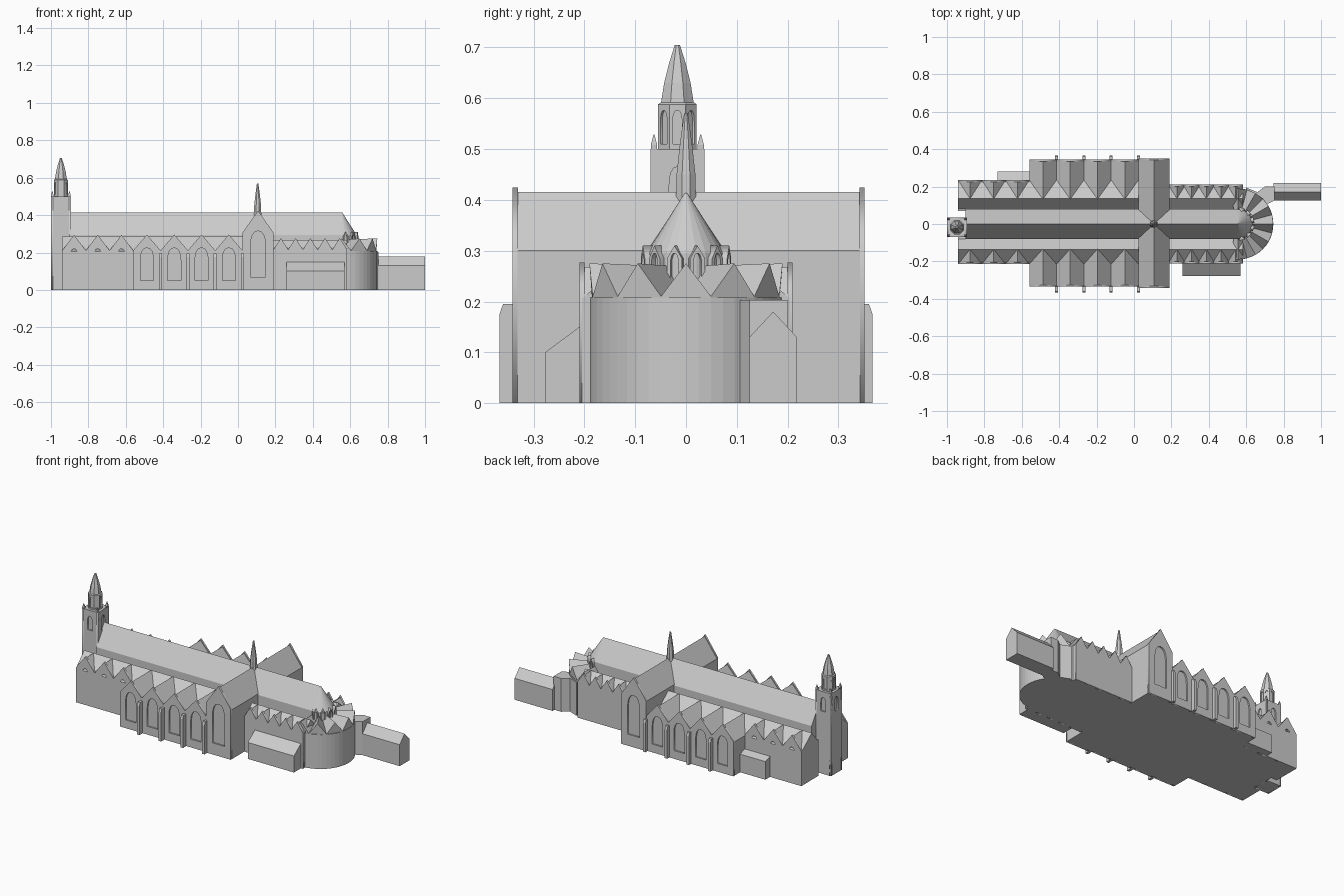
import bpy, bmesh
from math import sin, cos, pi, radians
from mathutils import Matrix, Vector

if "Cube" in bpy.data.objects:
    bpy.data.objects.remove(bpy.data.objects["Cube"])


def add_mesh(name, bm):
    bmesh.ops.recalc_face_normals(bm, faces=bm.faces)
    me = bpy.data.meshes.new(name)
    bm.to_mesh(me)
    bm.free()
    ob = bpy.data.objects.new(name, me)
    bpy.context.collection.objects.link(ob)
    return ob


def prism(name, pts, axis, a, b):
    """Extrude a profile along x (yz profile), y (xz profile) or z (xy profile)."""
    place = {'x': lambda p, t: (t, p[0], p[1]),
             'y': lambda p, t: (p[0], t, p[1]),
             'z': lambda p, t: (p[0], p[1], t)}[axis]
    bm = bmesh.new()
    face = bm.faces.new([bm.verts.new(place(p, a)) for p in pts])
    ext = bmesh.ops.extrude_face_region(bm, geom=[face])
    vs = [g for g in ext['geom'] if isinstance(g, bmesh.types.BMVert)]
    bmesh.ops.translate(bm, verts=vs, vec=Vector(place((0, 0), b - a)))
    return add_mesh(name, bm)


def box(name, x0, x1, y0, y1, z0, z1):
    return prism(name, [(x0, y0), (x1, y0), (x1, y1), (x0, y1)], 'z', z0, z1)


def lathe(name, prof, n, x, y, turn=0.0):
    """Stack of n-sided rings (radius, z) with closed ends."""
    bm = bmesh.new()
    rings = [[bm.verts.new((x + r * cos(turn + 2 * pi * i / n), y + r * sin(turn + 2 * pi * i / n), z))
              for i in range(n)] for r, z in prof]
    for lo, hi in zip(rings, rings[1:]):
        for i in range(n):
            bm.faces.new((lo[i], lo[(i + 1) % n], hi[(i + 1) % n], hi[i]))
    bm.faces.new(rings[0])
    bm.faces.new(rings[-1])
    return add_mesh(name, bm)


def house(half, eave, peak, c=0.0, z0=0.0):
    return [(c - half, z0), (c + half, z0), (c + half, eave), (c, peak), (c - half, eave)]


def arch(w, z0, spring, tip):
    """Pointed window outline of half width w."""
    side = [(w * cos(t * pi / 8) ** 0.8, spring + (tip - spring) * sin(t * pi / 8)) for t in range(4)]
    return [(-w, z0), (w, z0)] + side + [(0, tip)] + [(-x, z) for x, z in reversed(side)]


def plate(name, outer, hole, x, y, angle, thick=0.01):
    """Upright wall plate with a window opening; its outer face passes through (x, y)."""
    cu = bpy.data.curves.new(name, 'CURVE')
    cu.dimensions = '2D'
    cu.fill_mode = 'BOTH'
    cu.extrude = thick / 2
    for pts in (outer, hole):
        if not pts:
            continue
        sp = cu.splines.new('POLY')
        sp.points.add(len(pts) - 1)
        for p, (u, v) in zip(sp.points, pts):
            p.co = (u, v, 0, 1)
        sp.use_cyclic_u = True
    tmp = bpy.data.objects.new(name + "_outline", cu)
    me = bpy.data.meshes.new_from_object(tmp)
    bpy.data.objects.remove(tmp)
    me.name = name
    me.transform(Matrix.Translation((x - cos(angle) * thick / 2, y - sin(angle) * thick / 2, 0))
                 @ Matrix.Rotation(angle + pi / 2, 4, 'Z') @ Matrix.Rotation(pi / 2, 4, 'X'))
    ob = bpy.data.objects.new(name, me)
    bpy.context.collection.objects.link(ob)
    return ob


def gable_bay(name, x0, x1, s, y_in, y_out, eave, peak, hole=None):
    """Cross-gabled bay with a raised gable wall on side s."""
    half, c = (x1 - x0) / 2, (x0 + x1) / 2
    prism(name + "_roof", house(half, eave, peak, c), 'y', s * y_in, s * (y_out - 0.009))
    plate(name + "_wall", house(half, eave + 0.006, peak + 0.009), hole, c, s * y_out, s * pi / 2)


# Nave and choir: steep main roof
prism("nave", house(0.08, 0.295, 0.415), 'x', -0.9, 0.555)

# Rounded choir end with half-conical roof and dormers
AX = 0.555
lathe("choir_end", [(0.078, 0), (0.078, 0.295), (0.003, 0.413)], 24, AX, 0)
for i, d in enumerate((-75, -45, -15, 15, 45, 75)):
    a = radians(d)
    plate(f"dormer_{i}", house(0.015, 0.285, 0.31, 0, 0.2), arch(0.008, 0.21, 0.275, 0.295),
          AX + 0.088 * cos(a), 0.088 * sin(a), a, 0.028)

# Ambulatory wall and its ring of radial gables
R = 0.19
lathe("ambulatory", [(R, 0), (R, 0.208)], 48, AX, 0)
for k in range(-3, 4):
    bm = bmesh.new()
    sections = []
    for r, low, top in ((0.07, 0.24, 0.27), (R, 0.21, 0.275)):
        sec = []
        for da, z in ((-15, 0.19), (15, 0.19), (15, low), (0, top), (-15, low)):
            a = radians(30 * k + da)
            sec.append(bm.verts.new((AX + r * cos(a), r * sin(a), z)))
        sections.append(sec)
    for i in range(5):
        j = (i + 1) % 5
        bm.faces.new((sections[0][i], sections[0][j], sections[1][j], sections[1][i]))
    for sec in sections:
        bm.faces.new(sec)
    add_mesh(f"radial_gable_{k + 3}", bm)

# Aisles, cross gables and buttresses on both sides
for s, tag, y_west, y_mid in ((-1, "south", 0.215, 0.341), (1, "north", 0.235, 0.351)):
    prism(tag + "_nave_aisle", [(s * 0.07, 0), (s * y_west, 0), (s * y_west, 0.205), (s * 0.135, 0.285),
                                (s * 0.08, 0.22), (s * 0.07, 0.22)], 'x', -0.94, 0.1)
    prism(tag + "_choir_aisle", [(s * 0.07, 0), (s * 0.205, 0), (s * 0.205, 0.205), (s * 0.135, 0.268),
                                 (s * 0.08, 0.215), (s * 0.07, 0.215)], 'x', 0.15, 0.583)
    for i in range(3):
        x = -0.94 + i * 0.1267
        gable_bay(f"{tag}_west_bay_{i}", x, x + 0.1267, s, 0.135, y_west, 0.205, 0.285,
                  arch(0.022, 0.09, 0.17, 0.22))
    for i in range(4):
        x = -0.56 + i * 0.146
        gable_bay(f"{tag}_chapel_bay_{i}", x, x + 0.146, s, 0.135, y_mid - 0.006, 0.205, 0.287,
                  arch(0.035, 0.05, 0.16, 0.225))
        bx, y0, y1 = x + 0.146, s * (y_mid - 0.02), s * 0.367
        prism(f"{tag}_buttress_{i}", [(y0, 0), (y1, 0), (y1, 0.175), (s * 0.36, 0.195), (y0, 0.195)],
              'x', bx - 0.008, bx + 0.008)
    for i in range(5):
        x = 0.19 + i * 0.0786
        gable_bay(f"{tag}_choir_bay_{i}", x, x + 0.0786, s, 0.135, 0.21, 0.21, 0.268)
    # Transept arm
    gable_bay(tag + "_transept", 0.024, 0.19, s, 0, y_mid, 0.3, 0.415, arch(0.04, 0.07, 0.24, 0.315))

# Small spire over the crossing
lathe("crossing_spire", [(0.022, 0.37), (0.02, 0.45), (0.013, 0.51), (0.004, 0.57)], 8, 0.105, 0, pi / 8)

# West tower: core wrapped in windowed walls
TX, TY, H = -0.947, -0.017, 0.053
box("tower_core", TX - 0.045, TX + 0.045, TY - 0.045, TY + 0.045, 0, 0.5)
for i in range(4):
    a = i * pi / 2
    plate(f"tower_wall_{i}", [(-H, 0), (H, 0), (H, 0.5), (-H, 0.5)], arch(0.016, 0.38, 0.43, 0.465),
          TX + H * cos(a), TY + H * sin(a), a)
    px, py = TX + 0.065 * cos(a + pi / 4), TY + 0.065 * sin(a + pi / 4)
    lathe(f"tower_pinnacle_{i}", [(0.009, 0.44), (0.009, 0.508), (0.001, 0.529)], 4, px, py, pi / 4)

# Octagonal belfry and spire
A8 = 1 / cos(pi / 8)
lathe("belfry_core", [(0.033 * A8, 0.49), (0.033 * A8, 0.585)], 8, TX, TY, pi / 8)
for i in range(8):
    a = i * pi / 4
    plate(f"belfry_wall_{i}", [(-0.0158, 0.49), (0.0158, 0.49), (0.0158, 0.585), (-0.0158, 0.585)],
          arch(0.009, 0.51, 0.555, 0.576), TX + 0.038 * cos(a), TY + 0.038 * sin(a), a, 0.006)
lathe("tower_spire", [(k * A8, z) for k, z in ((0.038, 0.583), (0.038, 0.588), (0.032, 0.592), (0.026, 0.63),
                                               (0.016, 0.67), (0.005, 0.705))], 8, TX, TY, pi / 8)

# Low annexes: south lean-to, north box, and the east chapel with its link
prism("south_lean_to", [(-0.2, 0), (-0.277, 0), (-0.277, 0.1), (-0.21, 0.15), (-0.2, 0.15)], 'x', 0.26, 0.57)
prism("north_annex", [(0.22, 0), (0.28, 0), (0.28, 0.11), (0.235, 0.125), (0.22, 0.125)], 'x', -0.73, -0.55)
prism("chapel_link", [(0.6, 0.1), (0.7, 0.1), (0.75, 0.125), (0.75, 0.2), (0.7, 0.2), (0.66, 0.17), (0.6, 0.195)],
      'z', 0, 0.203)
prism("east_chapel", house(0.0465, 0.13, 0.18, 0.1715), 'x', 0.745, 1.0)
